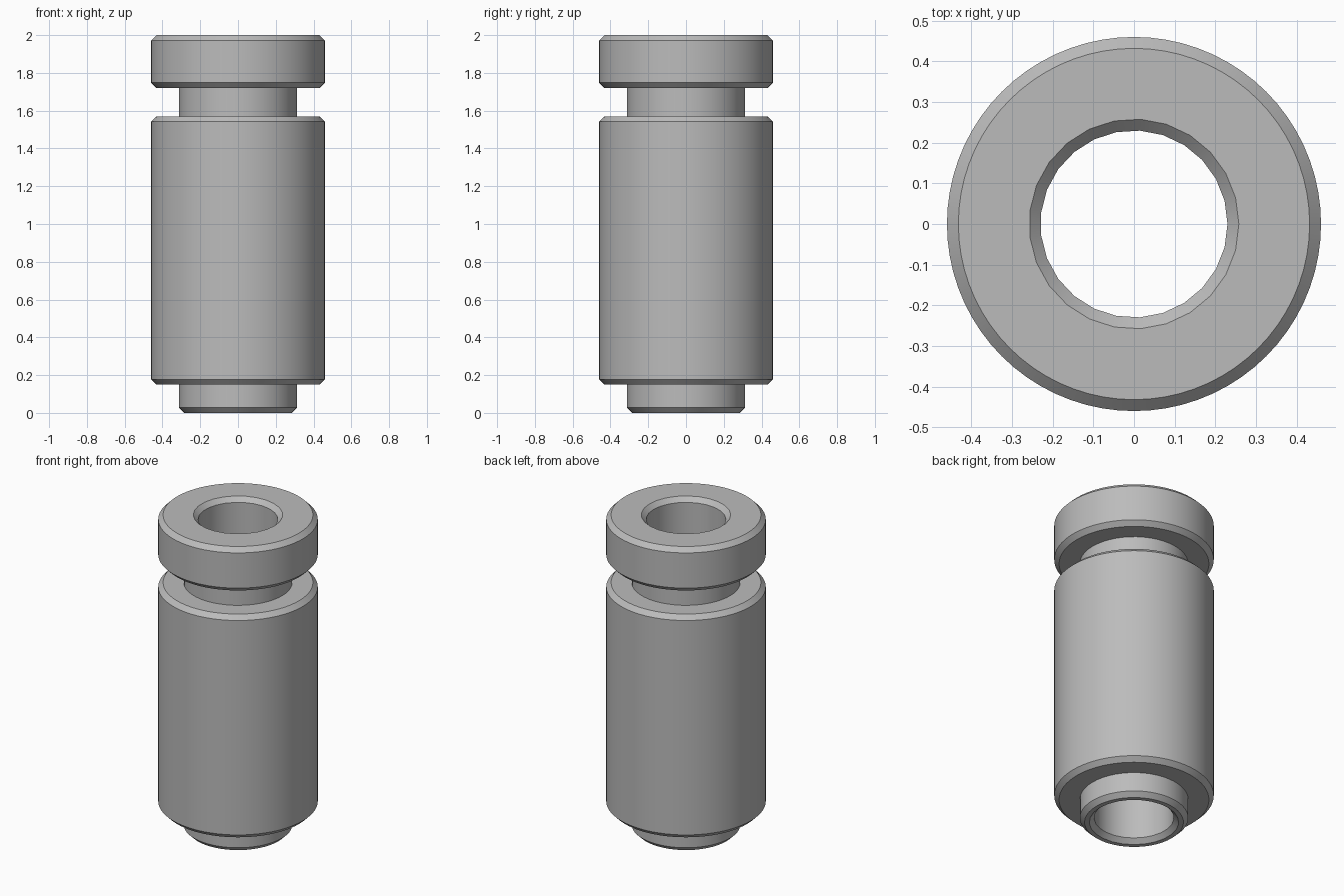
import bpy, bmesh, math

cube = bpy.data.objects.get("Cube")
if cube:
    bpy.data.objects.remove(cube, do_unlink=True)

# Plain grey metal
grey = bpy.data.materials.new("plain_grey")
grey.use_nodes = True
colour = (0.5, 0.5, 0.5, 1)
grey.diffuse_color = colour
grey.node_tree.nodes["Principled BSDF"].inputs["Base Color"].default_value = colour

# Radii, chamfer and heights
BODY, STEM, BORE, C = 0.46, 0.313, 0.23, 0.028
SIDES = {BODY: 72, STEM: 48, BORE: 25}
BASE, SHOULDER, NECK_TOP, TOP = 0.15, 1.57, 1.72, 2.0

# Closed section: side count comes from the radius family, offset is the chamfer
section = [
    (BORE, C, 0), (STEM, -C, 0), (STEM, 0, C), (STEM, 0, BASE),
    (BODY, -C, BASE), (BODY, 0, BASE + C), (BODY, 0, SHOULDER - C), (BODY, -C, SHOULDER),
    (STEM, 0, SHOULDER), (STEM, 0, NECK_TOP),
    (BODY, -C, NECK_TOP), (BODY, 0, NECK_TOP + C), (BODY, 0, TOP - C), (BODY, -C, TOP),
    (BORE, C, TOP), (BORE, 0, TOP - C), (BORE, 0, C),
]


def ring(bm, family, offset, z):
    n = SIDES[family]
    r = family + offset
    verts = [bm.verts.new((r * math.cos(math.tau * i / n), r * math.sin(math.tau * i / n), z))
             for i in range(n)]
    edges = [bm.edges.new((verts[i - 1], verts[i])) for i in range(n)]
    return verts, edges


bm = bmesh.new()
rings = [ring(bm, *point) for point in section]
for (va, ea), (vb, eb) in zip(rings, rings[1:] + rings[:1]):
    if len(va) == len(vb):
        # Walls and chamfers
        for i in range(len(va)):
            bm.faces.new((va[i - 1], va[i], vb[i], vb[i - 1]))
    else:
        # Flat annular faces between rings of different side counts
        bmesh.ops.triangle_fill(bm, edges=ea + eb, use_beauty=True)
bmesh.ops.recalc_face_normals(bm, faces=bm.faces)

mesh = bpy.data.meshes.new("grooved_sleeve")
bm.to_mesh(mesh)
bm.free()
mesh.materials.append(grey)
sleeve = bpy.data.objects.new("grooved_sleeve", mesh)
bpy.context.collection.objects.link(sleeve)

# Smooth round walls with crisp chamfer edges
bpy.ops.object.select_all(action="DESELECT")
sleeve.select_set(True)
bpy.context.view_layer.objects.active = sleeve
bpy.ops.object.shade_smooth_by_angle(angle=math.radians(30))
